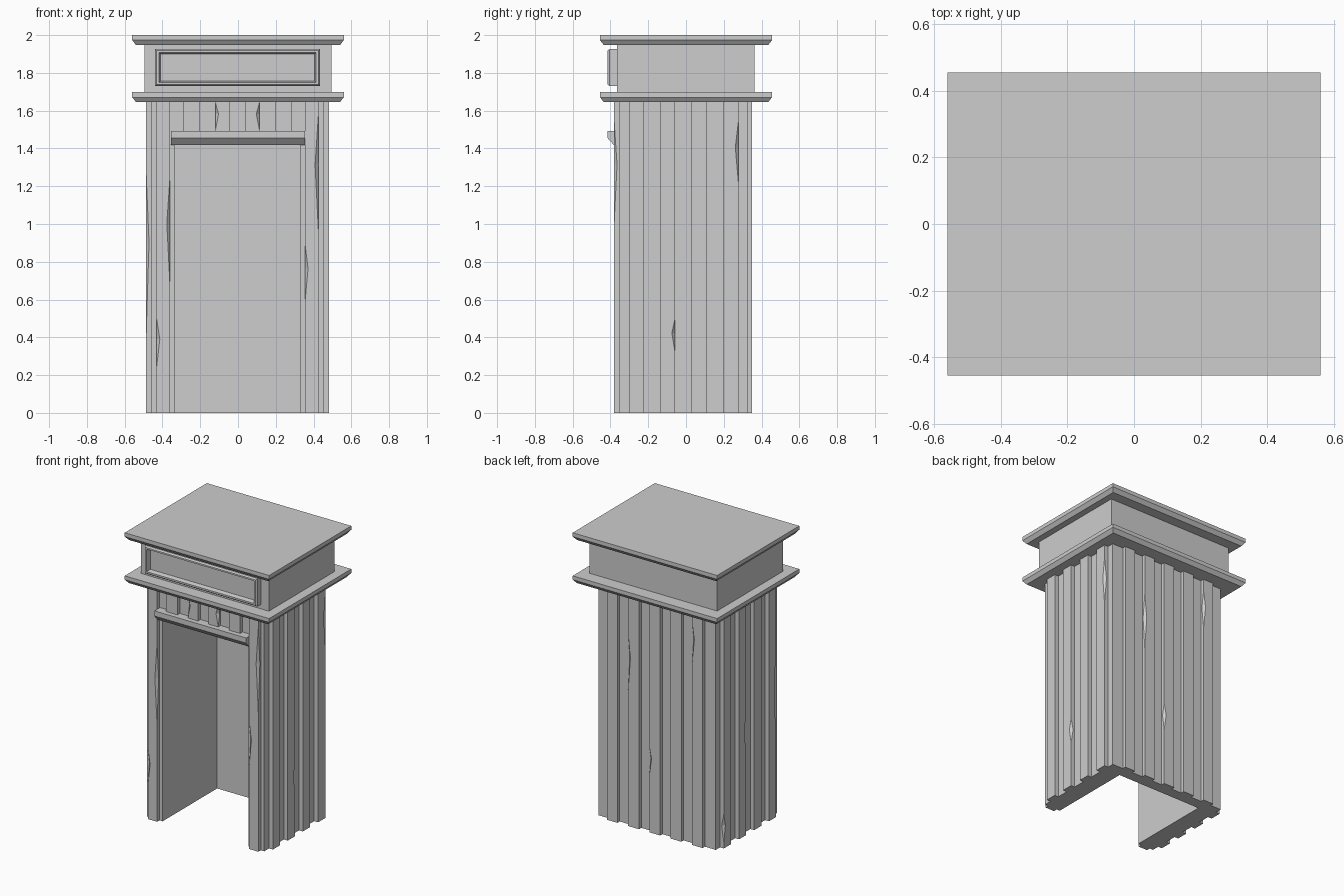
import bpy, bmesh

cube = bpy.data.objects.get("Cube")
if cube:
    bpy.data.objects.remove(cube, do_unlink=True)

GREY = (0.61, 0.61, 0.61, 1)
grey = bpy.data.materials.new("plain_grey")
grey.use_nodes = True
grey.diffuse_color = GREY
grey.node_tree.nodes["Principled BSDF"].inputs["Base Color"].default_value = GREY


def finish(name, bm):
    bmesh.ops.recalc_face_normals(bm, faces=bm.faces[:])
    mesh = bpy.data.meshes.new(name)
    bm.to_mesh(mesh)
    bm.free()
    mesh.materials.append(grey)
    obj = bpy.data.objects.new(name, mesh)
    bpy.context.collection.objects.link(obj)
    return obj


def extrude(name, points, offset):
    """Extrude a closed polygon of 3D points along an offset."""
    bm = bmesh.new()
    face = bm.faces.new([bm.verts.new(p) for p in points])
    out = bmesh.ops.extrude_face_region(bm, geom=[face])
    moved = [g for g in out["geom"] if isinstance(g, bmesh.types.BMVert)]
    bmesh.ops.translate(bm, verts=moved, vec=offset)
    return finish(name, bm)


def loft(name, rings):
    """Skin equal-length rings, capping both ends."""
    bm = bmesh.new()
    loops = [[bm.verts.new(p) for p in ring] for ring in rings]
    for a, b in zip(loops, loops[1:]):
        for i in range(len(a)):
            j = (i + 1) % len(a)
            bm.faces.new((a[i], a[j], b[j], b[i]))
    bm.faces.new(loops[0])
    bm.faces.new(loops[-1])
    return finish(name, bm)


def rect(hx, y0, y1, z):
    return [(-hx, y0, z), (hx, y0, z), (hx, y1, z), (-hx, y1, z)]


def upright(hx, z0, z1, y):
    return [(-hx, y, z0), (hx, y, z0), (hx, y, z1), (-hx, y, z1)]


# Shared layout of the planked walls
CORE_X, RIDGE_X = 0.455, 0.485
FRONT, FRONT_RIDGE = -0.355, -0.382
BACK, BACK_RIDGE = 0.325, 0.35
DOOR_X, INNER_BACK, TOP = 0.332, 0.247, 1.66
front_planks = [(0.04, 0.117), (0.2, 0.287), (0.357, 0.428)]
side_planks = [(-0.302, -0.222), (-0.138, -0.058), (0.03, 0.11), (0.198, 0.278)]
back_planks = [(0.29, 0.37), (0.122, 0.206)]
MIDDLE = 0.042

# Planked walls: half of the floor plan, mirrored
half = [(DOOR_X, INNER_BACK), (DOOR_X, FRONT)]
a, b = front_planks[-1]
half += [(a, FRONT), (a, FRONT_RIDGE), (b, FRONT_RIDGE), (b, FRONT), (CORE_X, FRONT)]
for a, b in side_planks:
    half += [(CORE_X, a), (RIDGE_X, a), (RIDGE_X, b), (CORE_X, b)]
half.append((CORE_X, BACK))
for a, b in back_planks:
    half += [(b, BACK), (b, BACK_RIDGE), (a, BACK_RIDGE), (a, BACK)]
half += [(MIDDLE, BACK), (MIDDLE, BACK_RIDGE)]
plan = half + [(-x, y) for x, y in reversed(half)]
walls = extrude("planked_walls", [(x, y, 0) for x, y in plan], (0, 0, TOP))

# Planked panel over the doorway
half = []
for a, b in front_planks[:2]:
    half += [(a, FRONT), (a, FRONT_RIDGE), (b, FRONT_RIDGE), (b, FRONT)]
half += [(DOOR_X, FRONT), (DOOR_X, FRONT + 0.08)]
plan = half + [(-x, y) for x, y in reversed(half)]
header = extrude("door_header", [(x, y, 1.42) for x, y in plan], (0, 0, TOP - 1.42))


def chip(obj, spots):
    """Cut long diamond chips out of plank edges: x, y, z, half length."""
    bm = bmesh.new()
    r = 0.017
    for x, y, z, h in spots:
        ring = [bm.verts.new((x + dx * r, y + dy * r, z + h * 0.15))
                for dx, dy in ((1, 0), (0, 1), (-1, 0), (0, -1))]
        for tip in (bm.verts.new((x, y, z + h)), bm.verts.new((x, y, z - h))):
            for i in range(4):
                bm.faces.new((ring[i], ring[(i + 1) % 4], tip))
    cutter = finish("chip_cutter", bm)
    cutter.hide_render = True
    mod = obj.modifiers.new("chips", 'BOOLEAN')
    mod.operation = 'DIFFERENCE'
    mod.solver = 'EXACT'
    mod.object = cutter
    bpy.context.view_layer.objects.active = obj
    bpy.ops.object.modifier_apply(modifier=mod.name)
    bpy.data.objects.remove(cutter, do_unlink=True)


chip(walls, [
    (-0.357, FRONT_RIDGE, 0.96, 0.29), (-0.428, FRONT_RIDGE, 0.37, 0.13),
    (0.428, FRONT_RIDGE, 1.27, 0.3), (0.357, FRONT_RIDGE, 0.74, 0.16),
    (-RIDGE_X, -0.302, 0.83, 0.48), (RIDGE_X, -0.058, 0.41, 0.09),
    (RIDGE_X, 0.278, 1.38, 0.17), (0.206, BACK_RIDGE, 1.15, 0.2),
    (MIDDLE, BACK_RIDGE, 0.5, 0.1), (-0.29, BACK_RIDGE, 1.42, 0.14),
    (-RIDGE_X, 0.278, 0.14, 0.1), (-RIDGE_X, 0.03, 0.7, 0.2),
])
chip(header, [(-0.117, FRONT_RIDGE, 1.57, 0.075), (0.117, FRONT_RIDGE, 1.57, 0.075)])
for part in (walls, header):
    part.location.x = -0.003

# Door lintel with a sloping underside
profile = [(FRONT, 1.418), (-0.382, 1.418), (-0.416, 1.456), (-0.416, 1.492), (FRONT, 1.492)]
extrude("door_lintel", [(-0.356, y, z) for y, z in profile], (0.71, 0, 0))

# Two overhanging slabs with chamfered undersides
for name, z in (("lower_cornice", 1.645), ("roof_slab", 1.947)):
    loft(name, [rect(0.54, -0.435, 0.435, z), rect(0.56, -0.455, 0.455, z + 0.026),
                rect(0.56, -0.455, 0.455, z + 0.053)])

# Box between the slabs
extrude("upper_box", rect(0.495, -0.365, 0.362, 1.68), (0, 0, 0.29))

# Framed panel with a recessed centre
sign = loft("framed_panel", [
    upright(0.437, 1.73, 1.926, -0.36), upright(0.437, 1.73, 1.926, -0.405),
    upright(0.429, 1.738, 1.918, -0.415), upright(0.415, 1.75, 1.907, -0.415),
    upright(0.408, 1.757, 1.9, -0.385)])
sign.location.x = -0.002
